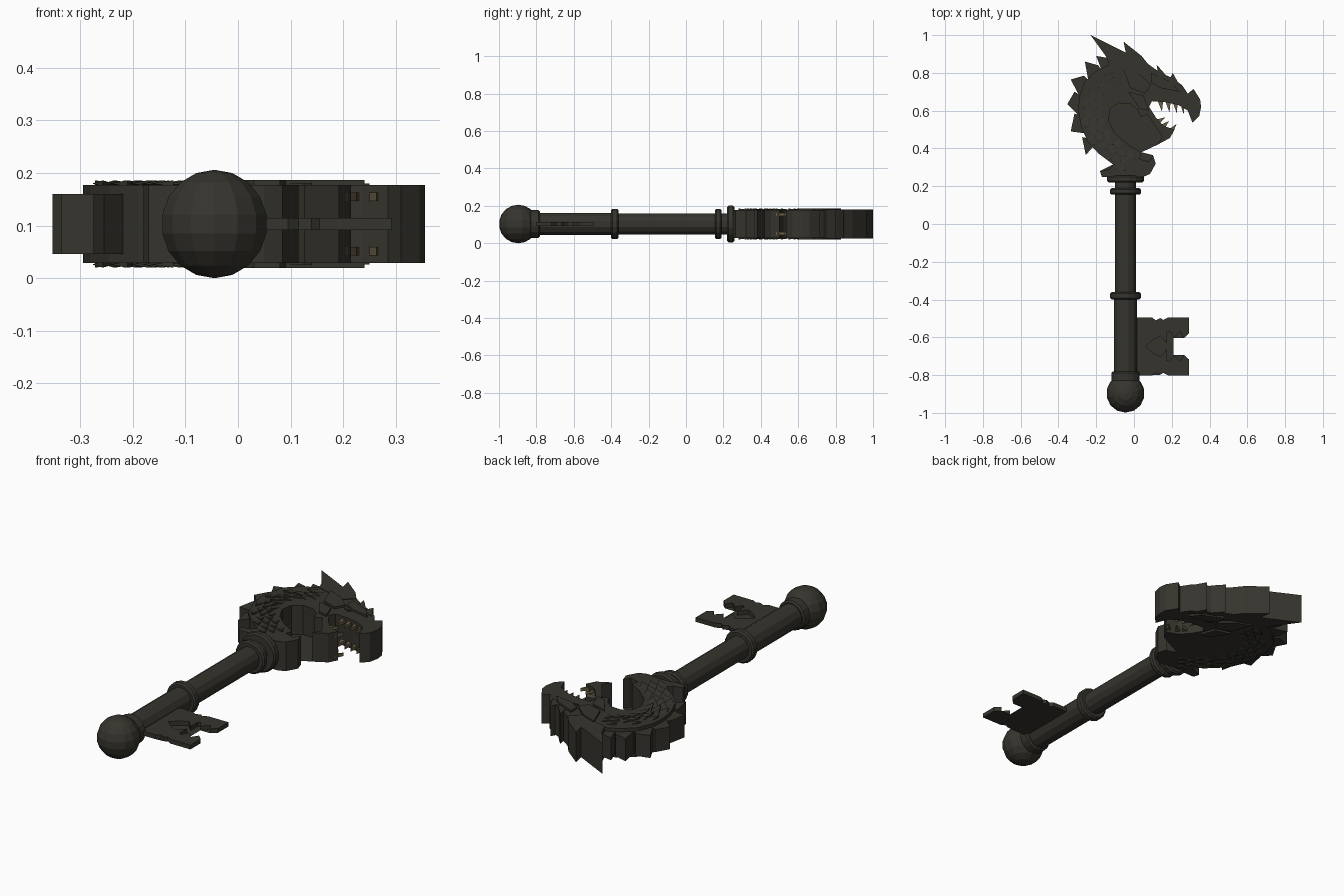
import bpy, bmesh, math
from mathutils import Vector

CX, CZ = -0.045, 0.103          # axis of the shaft


def material(name, color):
    m = bpy.data.materials.new(name)
    m.diffuse_color = (*color, 1)
    return m


IRON = material("dark iron", (0.036, 0.034, 0.026))
BONE = material("dull bone", (0.15, 0.115, 0.06))


def finish(bm, name, mat):
    bmesh.ops.recalc_face_normals(bm, faces=bm.faces)
    me = bpy.data.meshes.new(name)
    bm.to_mesh(me)
    bm.free()
    me.materials.append(mat)
    ob = bpy.data.objects.new(name, me)
    bpy.context.collection.objects.link(ob)
    return ob


def add_slab(bm, pts, z0, z1):
    """Extrude a flat outline from z0 to z1."""
    low = [bm.verts.new((x, y, z0)) for x, y in pts]
    top = [bm.verts.new((x, y, z1)) for x, y in pts]
    n = len(pts)
    caps = [bm.faces.new(low[::-1]), bm.faces.new(top)]
    for i in range(n):
        j = (i + 1) % n
        bm.faces.new((low[i], low[j], top[j], top[i]))
    bmesh.ops.triangulate(bm, faces=caps)


def slabs(name, outlines, half, mat=IRON, offsets=(0,)):
    bm = bmesh.new()
    for pts in outlines:
        for o in offsets:
            add_slab(bm, pts, CZ + o - half, CZ + o + half)
    return finish(bm, name, mat)


def lathe(name, profile, sides):
    """Turn (y, radius) pairs around the shaft axis."""
    bm = bmesh.new()
    rings = []
    for y, r in profile:
        rings.append([bm.verts.new((CX + r * math.cos(a), y, CZ + r * math.sin(a)))
                      for a in (2 * math.pi * (k + 0.5) / sides for k in range(sides))])
    for a, b in zip(rings, rings[1:]):
        for k in range(sides):
            j = (k + 1) % sides
            bm.faces.new((a[k], a[j], b[j], b[k]))
    bm.faces.new(rings[0])
    bm.faces.new(rings[-1])
    return finish(bm, name, IRON)


# Shaft and collars
lathe("shaft", [(-0.83, 0.062), (-0.38, 0.062), (-0.38, 0.058), (0.24, 0.058)], 12)
for name, y0, y1, r in (("end_collar", -0.84, -0.78, 0.075), ("middle_collar", -0.40, -0.36, 0.083),
                        ("upper_collar", 0.155, 0.19, 0.083), ("head_collar", 0.22, 0.258, 0.1)):
    b = 0.008
    lathe(name, [(y0, r - b), (y0 + b, r), (y1 - b, r), (y1, r - b)], 16)

# Ball at the end
bm = bmesh.new()
bmesh.ops.create_uvsphere(bm, u_segments=14, v_segments=9, radius=0.103)
bmesh.ops.translate(bm, verts=bm.verts, vec=(CX, -0.897, CZ))
finish(bm, "end_ball", IRON)

# Toothed bit, mirrored about its middle line
MID = -0.648
half_bit = [(0.0, 0.153), (0.095, 0.153), (0.115, 0.138), (0.14, 0.15), (0.155, 0.14), (0.18, 0.153),
            (0.292, 0.153), (0.292, 0.07), (0.265, 0.045), (0.243, 0.078), (0.21, 0.045),
            (0.19, 0.078), (0.175, 0.075), (0.175, 0.015), (0.14, 0.055), (0.10, 0.035)]
bit = half_bit + [(0.062, 0)] + [(x, -y) for x, y in half_bit[::-1]]
slabs("key_bit", [[(x, MID + y) for x, y in bit]], 0.011)

# Curved neck, skull and open jaws in one thick slab
outline = [(-0.17, 0.25), (-0.18, 0.28), (-0.13, 0.29), (-0.11, 0.315), (-0.15, 0.345), (-0.19, 0.375),
           (-0.245, 0.435), (-0.28, 0.515), (-0.295, 0.6), (-0.29, 0.675), (-0.26, 0.755),
           (-0.2, 0.81), (-0.14, 0.84), (-0.065, 0.875), (0.07, 0.85), (0.14, 0.8), (0.2, 0.775),
           (0.255, 0.735), (0.285, 0.69), (0.315, 0.715), (0.35, 0.66), (0.355, 0.62),
           (0.345, 0.57), (0.31, 0.535), (0.285, 0.6), (0.235, 0.63), (0.165, 0.645),
           (0.095, 0.65), (0.08, 0.62), (0.115, 0.565), (0.155, 0.52), (0.215, 0.5),
           (0.19, 0.455), (0.125, 0.42), (0.15, 0.465), (0.1, 0.535), (0.07, 0.58),
           (0.035, 0.565), (0.02, 0.605), (-0.02, 0.635), (-0.08, 0.64), (-0.125, 0.61),
           (-0.135, 0.55), (-0.1, 0.48), (-0.03, 0.42), (0.04, 0.38), (0.03, 0.345),
           (0.08, 0.33), (0.1, 0.365), (0.115, 0.32), (0.085, 0.265), (0.05, 0.25)]
slabs("dragon_head", [outline], 0.074)

# Horns, brow spikes and nose ridge
slabs("horns", [[(-0.23, 1.0), (-0.15, 0.89), (-0.13, 0.84), (0.0, 0.8), (0.0, 0.885), (-0.03, 0.9)],
                [(-0.055, 0.965), (-0.03, 0.84), (0.02, 0.78), (0.08, 0.84), (0.04, 0.89)],
                [(0.12, 0.842), (0.13, 0.78), (0.19, 0.76), (0.15, 0.81)],
                [(0.205, 0.80), (0.18, 0.75), (0.25, 0.72)]], 0.077)

# Spines along the back of the neck: (tip, root, root)
slabs("back_spines", [
    [(-0.255, 0.365), (-0.275, 0.46), (-0.19, 0.44)],
    [(-0.335, 0.49), (-0.315, 0.585), (-0.24, 0.56), (-0.26, 0.48)],
    [(-0.353, 0.635), (-0.315, 0.70), (-0.25, 0.66), (-0.28, 0.56)],
    [(-0.335, 0.765), (-0.265, 0.785), (-0.22, 0.74), (-0.28, 0.66)],
    [(-0.26, 0.86), (-0.19, 0.84), (-0.15, 0.79), (-0.24, 0.75)],
    [(-0.20, 0.89), (-0.12, 0.875), (-0.06, 0.83), (-0.17, 0.81)]], 0.057)

# Teeth on both sides of the jaws
upper = [(0.14, 0.055), (0.18, 0.06), (0.218, 0.065), (0.255, 0.07), (0.29, 0.075)]
teeth = [[(x - 0.014, 0.65), (x + 0.014, 0.65), (x + 0.008, 0.65 - h)] for x, h in upper]
teeth += [[(0.105, 0.55), (0.13, 0.525), (0.165, 0.565)],
          [(0.13, 0.52), (0.16, 0.50), (0.185, 0.545)],
          [(0.17, 0.49), (0.205, 0.48), (0.225, 0.53)]]
slabs("teeth", teeth, 0.008, BONE, (-0.052, 0.052))

# Overlapping raised scales on both faces of the neck
path = [Vector(p) for p in ((-0.05, 0.34), (-0.12, 0.40), (-0.185, 0.47), (-0.215, 0.55),
                            (-0.215, 0.63), (-0.18, 0.70), (-0.11, 0.755), (-0.03, 0.77))]
bm = bmesh.new()
for i in range(len(path) - 1):
    for step in (0, 0.5):
        d = (path[i + 1] - path[i]).normalized()
        c = path[i].lerp(path[i + 1], step)
        side = Vector((-d.y, d.x))
        for k in ((-0.042, 0, 0.042) if step == 0 else (-0.021, 0.021)):
            m = c + side * k
            tip, back = m - d * 0.042, m + d * 0.03
            for s in (-1, 1):
                def at(p, h):
                    return bm.verts.new((p.x, p.y, CZ + s * h))
                # tip lifted, root sunk into the neck
                t, l, r, b = (at(tip, 0.083), at(m + side * 0.02, 0.077),
                              at(m - side * 0.02, 0.077), at(back, 0.07))
                u = at(tip, 0.072)
                for f in ((t, l, r), (l, b, r), (t, u, l), (t, r, u), (u, b, l), (u, r, b)):
                    bm.faces.new(f)
finish(bm, "neck_scales", IRON)

# Cheek and brow plates, and the eyes, on both faces of the head
slabs("cheek_plates", [[(-0.06, 0.83), (0.02, 0.80), (0.09, 0.74), (0.06, 0.69), (-0.02, 0.72)],
                       [(0.09, 0.80), (0.20, 0.75), (0.24, 0.70), (0.14, 0.72), (0.09, 0.75)],
                       [(-0.03, 0.70), (0.05, 0.68), (0.08, 0.60), (0.03, 0.61)]], 0.084)
slabs("eyes", [[(0.10, 0.715), (0.125, 0.705), (0.14, 0.712), (0.12, 0.722)]], 0.078)
